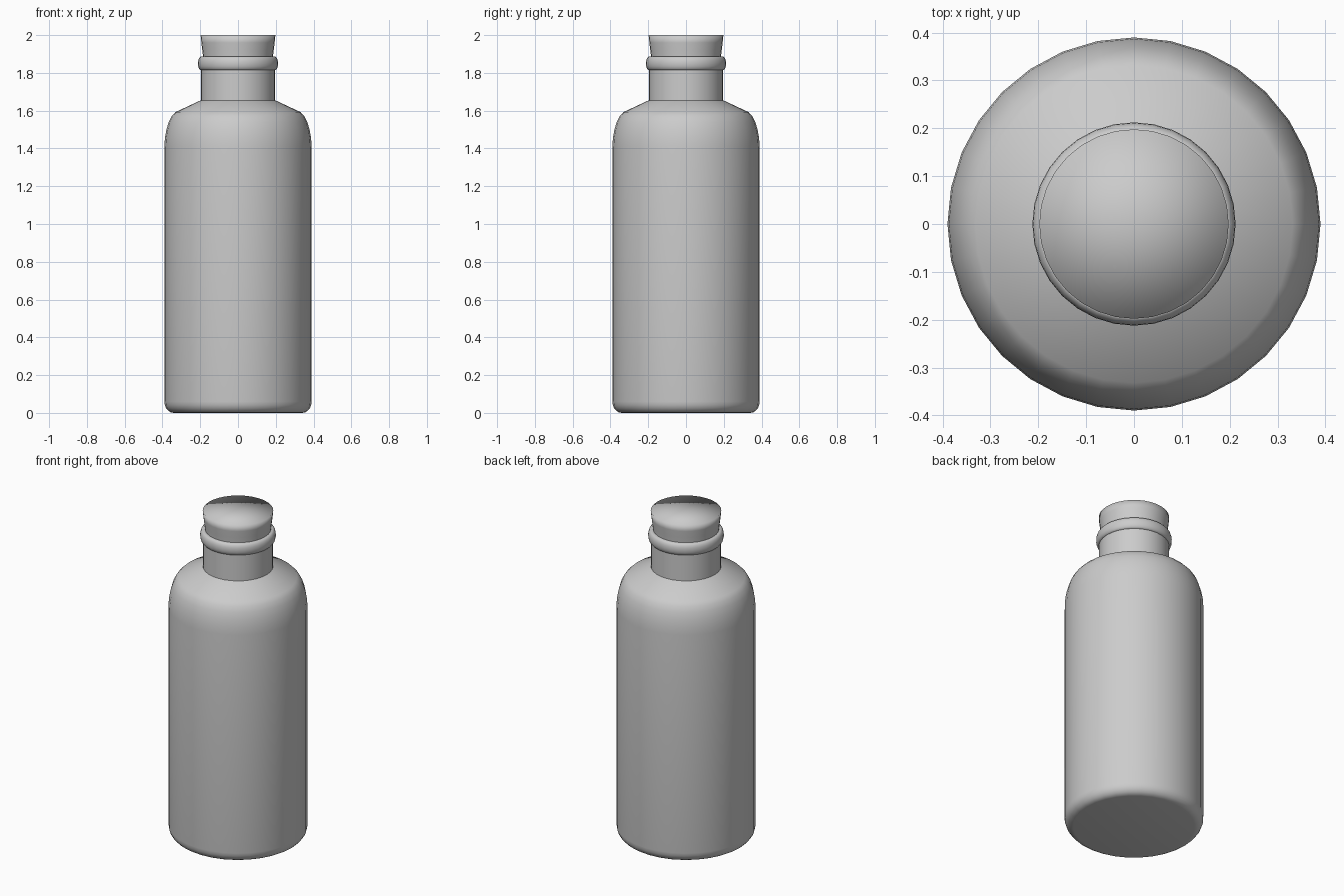
import bpy, bmesh, math

if "Cube" in bpy.data.objects:
    bpy.data.objects.remove(bpy.data.objects["Cube"])

SIDES = 32

mat = bpy.data.materials.new("light_grey")
mat.diffuse_color = (0.6, 0.6, 0.6, 1)
mat.use_nodes = True
mat.node_tree.nodes["Principled BSDF"].inputs["Base Color"].default_value = mat.diffuse_color


def lathe(name, profile, sharp_deg=None):
    """Revolve (radius, z) points, listed bottom to top; radius 0 makes a pole."""
    bm = bmesh.new()
    rings = []
    for r, z in profile:
        if r == 0:
            rings.append([bm.verts.new((0, 0, z))] * SIDES)
        else:
            rings.append([bm.verts.new((r * math.cos(2 * math.pi * i / SIDES),
                                        r * math.sin(2 * math.pi * i / SIDES), z))
                          for i in range(SIDES)])
    for a, b in zip(rings, rings[1:]):
        for i in range(SIDES):
            j = (i + 1) % SIDES
            corners = list(dict.fromkeys((a[i], a[j], b[j], b[i])))
            bm.faces.new(corners)
    for f in bm.faces:
        f.smooth = True
    bm.normal_update()
    if sharp_deg:
        for e in bm.edges:
            if e.calc_face_angle(0) > math.radians(sharp_deg):
                e.smooth = False
    me = bpy.data.meshes.new(name)
    bm.to_mesh(me)
    bm.free()
    me.materials.append(mat)
    ob = bpy.data.objects.new(name, me)
    bpy.context.collection.objects.link(ob)
    return ob


def arc(cr, cz, rr, rz, start, end, n):
    """Elliptical arc of profile points."""
    angles = [math.radians(start + (end - start) * i / n) for i in range(n + 1)]
    return [(cr + rr * math.cos(t), cz + rz * math.sin(t)) for t in angles]


# body with rounded base, straight wall, curved shoulder and plain neck
body = [(0, 0)]
body += arc(0.34, 0.06, 0.05, 0.06, -90, 0, 5)
body += [(0.39, 1.41), (0.387, 1.455), (0.379, 1.50), (0.367, 1.54),
         (0.352, 1.57), (0.332, 1.592), (0.197, 1.655), (0.197, 1.85), (0, 1.85)]
lathe("bottle_body", body, 50)

# rounded lip ring around the neck
ring = [(0.15, 1.815), (0.197, 1.815)]
ring += arc(0.197, 1.85, 0.0155, 0.035, -75, 75, 6)
ring += [(0.197, 1.886), (0.15, 1.886)]
lathe("neck_ring", ring, 60)

# tapered stopper; its flat top is smooth shaded into the side
lathe("stopper", [(0, 1.83), (0.18, 1.83), (0.184, 1.88), (0.189, 1.92),
                  (0.194, 1.96), (0.198, 2.0), (0, 2.0)])
